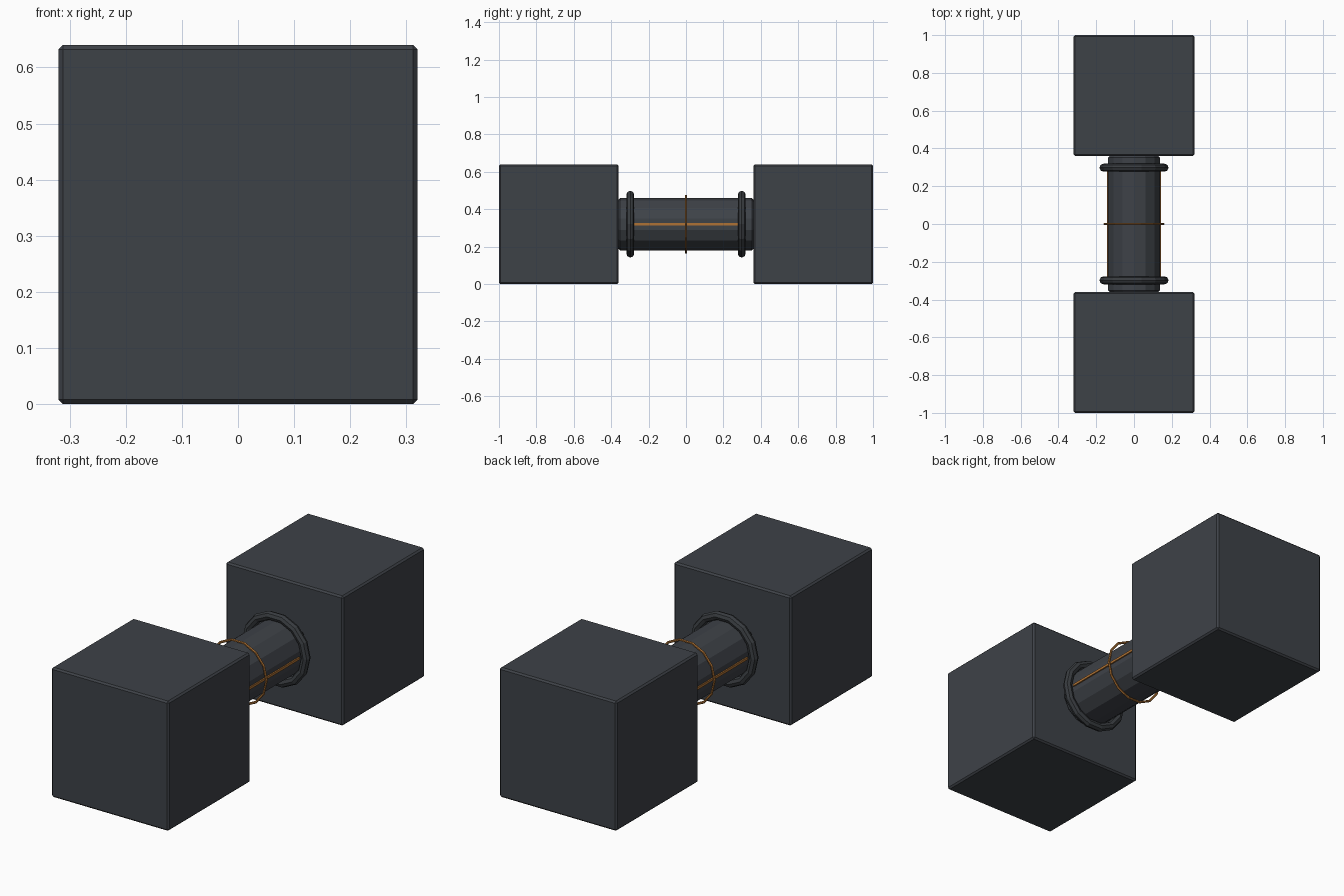
import bpy
import math

if "Cube" in bpy.data.objects:
    bpy.data.objects.remove(bpy.data.objects["Cube"])

ZC = 0.32      # height of the bar axis
SIDES = 14     # low-poly roundness shared by bar and rings


def material(name, rgb):
    m = bpy.data.materials.new(name)
    m.diffuse_color = (*rgb, 1.0)
    m.use_nodes = True
    m.node_tree.nodes["Principled BSDF"].inputs["Base Color"].default_value = m.diffuse_color
    return m


slate = material("dark slate", (0.048, 0.054, 0.064))
charcoal = material("charcoal", (0.040, 0.045, 0.051))
copper = material("copper", (0.43, 0.17, 0.035))


def finish(name, mat, bevel=0.0):
    ob = bpy.context.object
    ob.name = name
    ob.data.materials.append(mat)
    if bevel:
        b = ob.modifiers.new("bevel", 'BEVEL')
        b.width = bevel
        b.segments = 1
        b.limit_method = 'ANGLE'
        b.angle_limit = math.radians(40)
    return ob


def box(name, loc, size, mat, bevel=0.0):
    bpy.ops.mesh.primitive_cube_add(size=1, location=loc)
    bpy.context.object.scale = size
    bpy.ops.object.transform_apply(location=False, rotation=False, scale=True)
    return finish(name, mat, bevel)


def ring(name, y, major, minor, minor_sides, mat):
    bpy.ops.mesh.primitive_torus_add(
        location=(0, y, ZC), rotation=(math.pi / 2, 0, 0),
        major_radius=major, minor_radius=minor,
        major_segments=SIDES, minor_segments=minor_sides)
    return finish(name, mat)


# Bar between the two blocks
bpy.ops.mesh.primitive_cylinder_add(
    vertices=SIDES, radius=0.14, depth=0.72,
    location=(0, 0, ZC), rotation=(math.pi / 2, 0, 0))
finish("bar", slate, 0.008)

# End blocks and their collars
for side, s in (("front", -1), ("back", 1)):
    box(side + "_block", (0, s * 0.68, ZC), (0.64, 0.64, 0.64), slate, 0.008)
    ring(side + "_collar", s * 0.298, 0.162, 0.021, 8, charcoal)

# Copper hoop and side strips
ring("middle_hoop", 0, 0.156, 0.006, 6, copper)
for side, s in (("left", -1), ("right", 1)):
    box(side + "_strip", (s * 0.137, 0, ZC), (0.012, 0.56, 0.012), copper)
